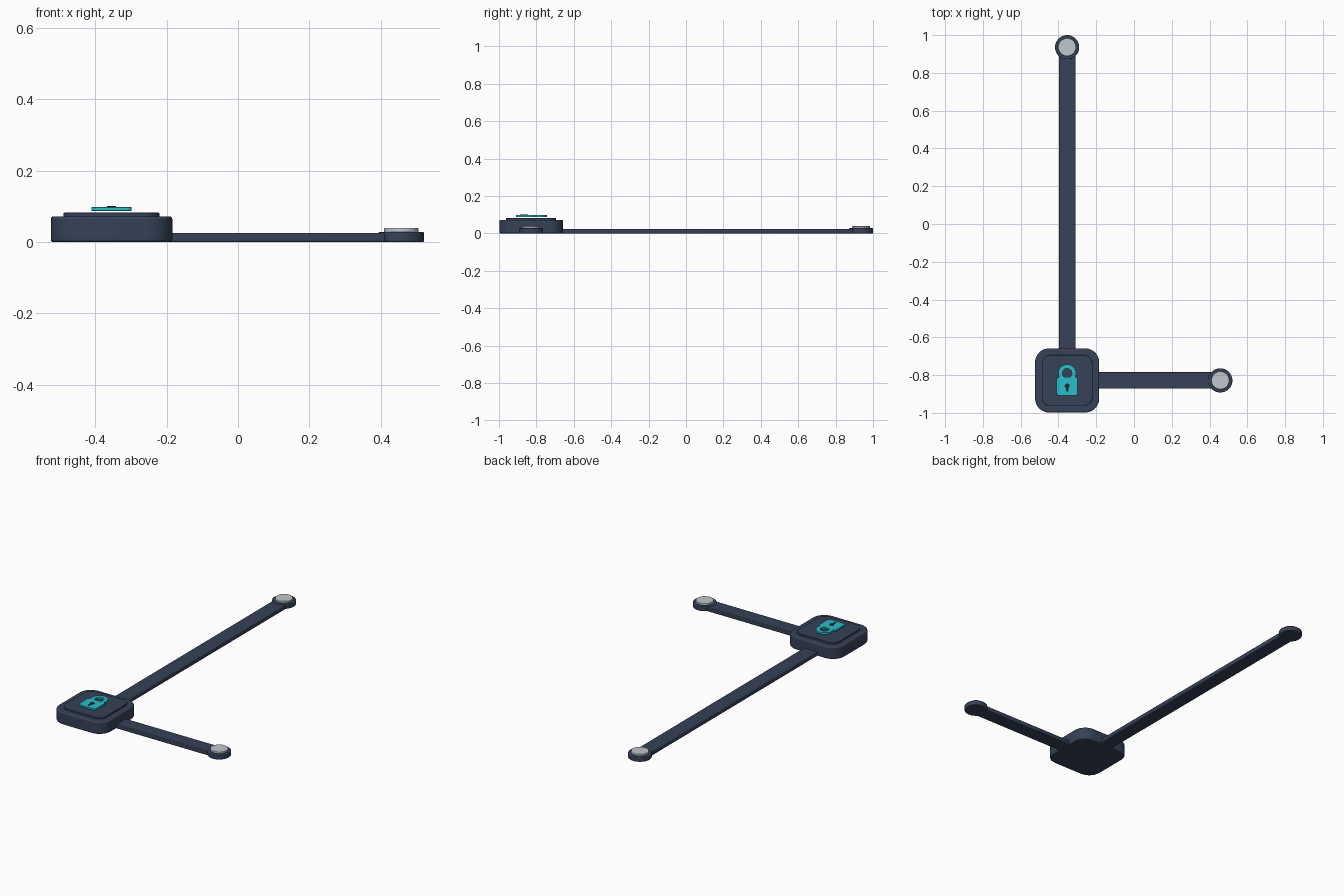
import bpy, bmesh, math
from mathutils import Matrix

if "Cube" in bpy.data.objects:
    bpy.data.objects.remove(bpy.data.objects["Cube"])

CX, CY = -0.354, -0.828          # centre of the lock housing


def material(name, rgb):
    m = bpy.data.materials.new(name)
    m.diffuse_color = (*rgb, 1)
    m.use_nodes = True
    m.node_tree.nodes["Principled BSDF"].inputs["Base Color"].default_value = m.diffuse_color
    return m


navy = material("navy", (0.037, 0.054, 0.095))
dark = material("dark navy", (0.016, 0.025, 0.045))
cyan = material("cyan", (0.022, 0.52, 0.60))
silver = material("silver", (0.53, 0.57, 0.61))


def rounded_rect(w, h, r, n=8):
    pts = []
    for i, (sx, sy) in enumerate([(1, 1), (-1, 1), (-1, -1), (1, -1)]):
        for k in range(n + 1):
            a = math.pi / 2 * (i + k / n)
            pts.append((sx * (w / 2 - r) + r * math.cos(a),
                        sy * (h / 2 - r) + r * math.sin(a)))
    return pts


def circle(r, n=48):
    return [(r * math.cos(2 * math.pi * k / n), r * math.sin(2 * math.pi * k / n))
            for k in range(n)]


def finish(name, bm, mat, bevel):
    bmesh.ops.recalc_face_normals(bm, faces=bm.faces)
    me = bpy.data.meshes.new(name)
    bm.to_mesh(me)
    bm.free()
    me.materials.append(mat)
    ob = bpy.data.objects.new(name, me)
    bpy.context.collection.objects.link(ob)
    if bevel:
        mod = ob.modifiers.new("bevel", "BEVEL")
        mod.width, mod.segments = bevel, 3
        mod.limit_method, mod.angle_limit = "ANGLE", math.radians(50)
    bpy.ops.object.select_all(action="DESELECT")
    ob.select_set(True)
    bpy.context.view_layer.objects.active = ob
    bpy.ops.object.shade_smooth_by_angle(angle=math.radians(35))
    return ob


def prism(name, pts, x, y, z0, z1, mat, bevel=0.0):
    bm = bmesh.new()
    face = bm.faces.new([bm.verts.new((px + x, py + y, z0)) for px, py in pts])
    ext = bmesh.ops.extrude_face_region(bm, geom=[face])["geom"]
    bmesh.ops.translate(bm, vec=(0, 0, z1 - z0),
                        verts=[v for v in ext if isinstance(v, bmesh.types.BMVert)])
    return finish(name, bm, mat, bevel)


# Housing and raised top plate
prism("housing", rounded_rect(0.34, 0.34, 0.075), CX, CY, 0, 0.072, navy, 0.007)
prism("top_plate", rounded_rect(0.268, 0.268, 0.045), CX, CY, 0.07, 0.082, navy, 0.002)

# Two arms running from the housing to the end pads
ARM, LONG_END, SHORT_END = 0.088, 0.936, 0.457
long_len, short_len = LONG_END - CY, SHORT_END - CX
prism("long_arm", rounded_rect(ARM, long_len, 0.003, 2), CX, CY + long_len / 2,
      0, 0.025, navy, 0.004)
prism("short_arm", rounded_rect(short_len, ARM, 0.003, 2), CX + short_len / 2, CY,
      0, 0.025, navy, 0.004)

# End pads with silver caps
for label, x, y in (("long", CX, LONG_END), ("short", SHORT_END, CY)):
    prism(label + "_arm_pad", circle(0.064), x, y, 0, 0.028, navy, 0.004)
    prism(label + "_arm_cap", circle(0.048), x, y, 0.027, 0.039, silver, 0.003)

# Padlock symbol, hovering just over the plate
Z0, Z1 = 0.087, 0.098
prism("padlock_body", rounded_rect(0.112, 0.098, 0.012, 4), CX, -0.859, Z0, Z1, cyan, 0.0015)

# Padlock shackle: flat ring with a square section swept around z
bm = bmesh.new()
section = [bm.verts.new((r, 0, z)) for r, z in
           ((0.025, Z0), (0.047, Z0), (0.047, Z1 - 0.0005), (0.025, Z1 - 0.0005))]
edges = [bm.edges.new((section[i], section[(i + 1) % 4])) for i in range(4)]
bmesh.ops.spin(bm, geom=section + edges, cent=(0, 0, 0), axis=(0, 0, 1),
               angle=2 * math.pi, steps=40, use_merge=True)
bmesh.ops.remove_doubles(bm, verts=bm.verts, dist=1e-5)
bmesh.ops.transform(bm, matrix=Matrix.Translation((CX, -0.79, 0)), verts=bm.verts)
finish("padlock_shackle", bm, cyan, 0)

# Keyhole: round eye and slot
prism("keyhole_eye", circle(0.013, 24), CX, -0.857, Z1 - 0.002, 0.101, dark)
prism("keyhole_slot", rounded_rect(0.012, 0.032, 0.002, 2), CX, -0.872,
      Z1 - 0.002, 0.1005, dark)
